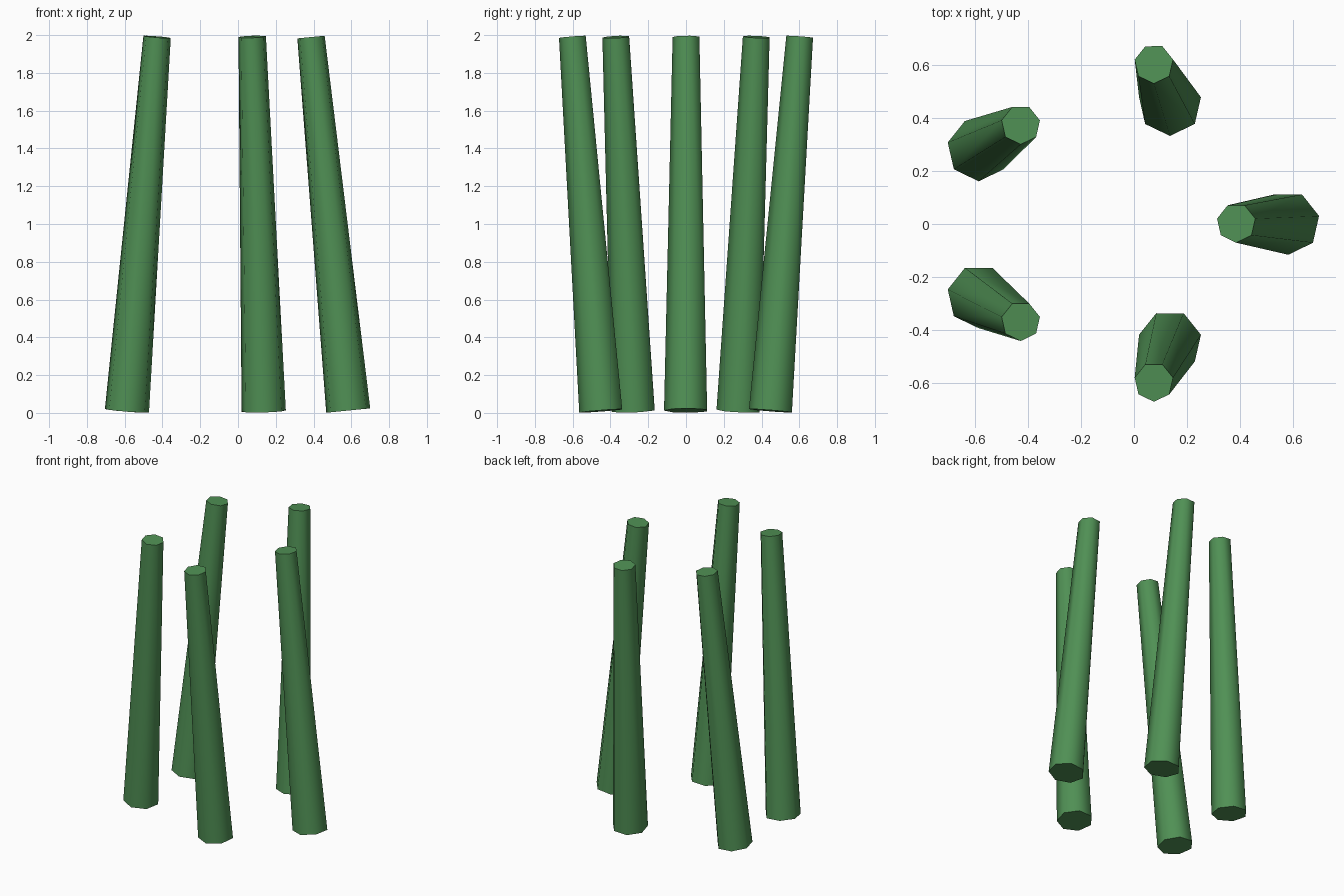
import bpy
import math
from mathutils import Vector

if "Cube" in bpy.data.objects:
    bpy.data.objects.remove(bpy.data.objects["Cube"])

SIDES, LENGTH = 7, 1.987
R_BOTTOM, R_TOP = 0.12, 0.0745
CENTRE = Vector((-0.064, 0.0037, 1.001))

green = bpy.data.materials.new("stalk_green")
green.diffuse_color = (0.08, 0.28, 0.09, 1)
green.use_nodes = True
green.node_tree.nodes["Principled BSDF"].inputs["Base Color"].default_value = green.diffuse_color


def ring_point(rx, ry, angle, z):
    return Vector((rx * math.cos(angle), ry * math.sin(angle), z))


def add_stalk(name, bottom, top):
    # Tapered seven-sided stalk, with one corner facing the front
    axis = top - bottom
    bpy.ops.mesh.primitive_cone_add(vertices=SIDES, radius1=R_BOTTOM,
                                    radius2=R_TOP, depth=LENGTH)
    stalk = bpy.context.object
    stalk.name = name
    mesh = stalk.data
    # Put a corner on -y whatever the primitive's start angle, then tilt
    first = min((v.co for v in mesh.vertices if v.co.z < 0), key=lambda c: c.y)
    spin = -math.pi / 2 - math.atan2(first.y, first.x)
    tilt = Vector((0, 0, 1)).rotation_difference(axis)
    for v in mesh.vertices:
        c, s = math.cos(spin), math.sin(spin)
        v.co = tilt @ Vector((c * v.co.x - s * v.co.y,
                              s * v.co.x + c * v.co.y, v.co.z))
    stalk.location = CENTRE + (bottom + top) / 2
    mesh.materials.append(green)
    # Smooth sides, crisp end caps
    bpy.ops.object.shade_smooth_by_angle(angle=math.radians(60))


# Five stalks, from a wide oval at the foot to a deep oval at the top
for i in range(5):
    a = i * math.tau / 5
    add_stalk(f"stalk_{i + 1}",
              ring_point(0.648, 0.472, a, -LENGTH / 2),
              ring_point(0.45, 0.633, a, LENGTH / 2))
